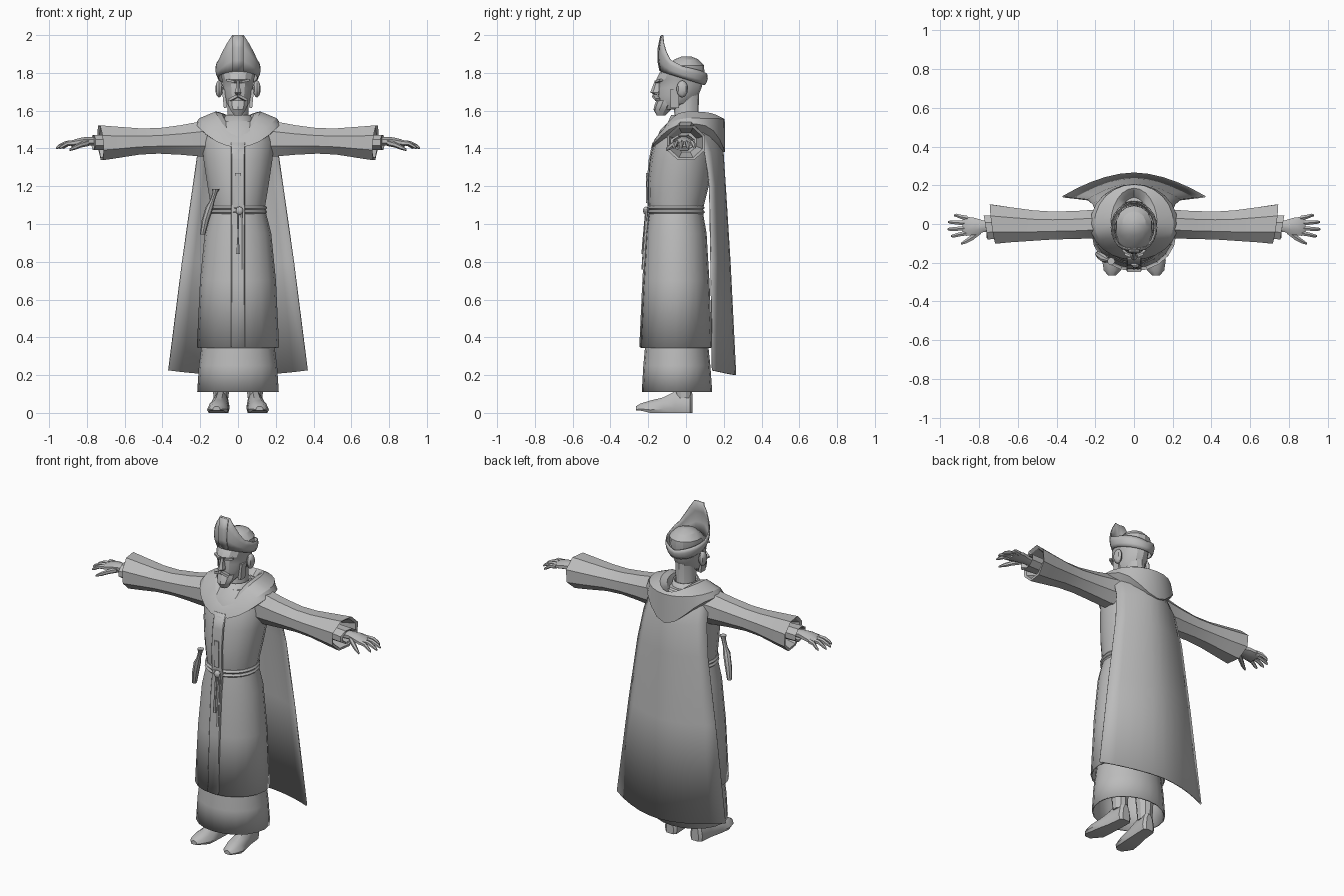
import bpy, bmesh, math
from mathutils import Vector

grey = bpy.data.materials.new("stone grey")
grey.diffuse_color = (0.5, 0.5, 0.5, 1)


def finish(name, bm, angle=28, thick=0):
    bmesh.ops.remove_doubles(bm, verts=bm.verts, dist=1e-5)
    bmesh.ops.recalc_face_normals(bm, faces=bm.faces)
    me = bpy.data.meshes.new(name)
    bm.to_mesh(me)
    bm.free()
    me.materials.append(grey)
    ob = bpy.data.objects.new(name, me)
    bpy.context.collection.objects.link(ob)
    if thick:
        m = ob.modifiers.new("thickness", 'SOLIDIFY')
        m.thickness = thick
        m.offset = 0
    bpy.ops.object.select_all(action='DESELECT')
    ob.select_set(True)
    bpy.context.view_layer.objects.active = ob
    bpy.ops.object.shade_smooth_by_angle(angle=math.radians(angle))
    return ob


def loft(name, rings, closed=True, caps=(True, True), **kw):
    """Skin a list of equally long point rows."""
    bm = bmesh.new()
    rows = [[bm.verts.new(p) for p in r] for r in rings]
    n = len(rows[0])
    for a, b in zip(rows, rows[1:]):
        for i in range(n if closed else n - 1):
            j = (i + 1) % n
            bm.faces.new((a[i], a[j], b[j], b[i]))
    if closed and caps[0]:
        bm.faces.new(rows[0])
    if closed and caps[1]:
        bm.faces.new(rows[-1])
    return finish(name, bm, **kw)


def ring_z(z, rx, yf, yb, n=20, cx=0, turn=0):
    cy, ry = (yf + yb) / 2, (yb - yf) / 2
    return [(cx + rx * math.sin(turn + i * math.tau / n),
             cy - ry * math.cos(turn + i * math.tau / n), z) for i in range(n)]


def ring_x(s, x, y, z, ry, rz, n=8, lean_y=0, lean_z=0):
    pts = []
    for i in range(n):
        a = (i + 0.5) * math.tau / n
        c, d = math.cos(a), math.sin(a)
        pts.append((s * (x + lean_y * c + lean_z * d), y + ry * c, z + rz * d))
    return pts


def stack(name, rows, n=20, cx=0, caps=(True, True), **kw):
    return loft(name, [ring_z(*r, n=n, cx=cx) for r in rows], caps=caps, **kw)


def box(name, c, size, rot=(0, 0, 0)):
    bm = bmesh.new()
    bmesh.ops.create_cube(bm, size=1)
    bmesh.ops.scale(bm, vec=size, verts=bm.verts)
    ob = finish(name, bm)
    ob.location, ob.rotation_euler = c, rot
    return ob


def ball(name, c, size, seg=10):
    bm = bmesh.new()
    bmesh.ops.create_uvsphere(bm, u_segments=seg, v_segments=7, radius=1)
    bmesh.ops.scale(bm, vec=size, verts=bm.verts)
    bmesh.ops.translate(bm, vec=c, verts=bm.verts)
    return finish(name, bm, angle=40)


def interp(keys, v):
    for (a, p), (b, q) in zip(keys, keys[1:]):
        if v <= b:
            return p + (q - p) * (v - a) / (b - a)
    return keys[-1][1]


# Robes: open-bottomed underskirt, long overskirt, torso
stack("underskirt", [(0.11, 0.212, -0.23, 0.135), (0.25, 0.203, -0.222, 0.125),
                     (0.5, 0.17, -0.20, 0.10)], caps=(False, True), thick=0.008)
stack("overskirt", [(0.345, 0.214, -0.24, 0.135), (0.7, 0.197, -0.223, 0.12),
                    (0.95, 0.172, -0.208, 0.105), (1.07, 0.142, -0.192, 0.085)],
      caps=(False, True), thick=0.008)
stack("torso", [(1.06, 0.14, -0.188, 0.085), (1.12, 0.15, -0.198, 0.10), (1.22, 0.167, -0.2, 0.125),
                (1.34, 0.185, -0.188, 0.145), (1.43, 0.192, -0.168, 0.155),
                (1.50, 0.18, -0.135, 0.14), (1.545, 0.11, -0.09, 0.10)], n=18)

# Front placket running down the robe, plus a short upper panel
front = [(0.35, -0.243), (0.7, -0.227), (0.95, -0.212), (1.07, -0.197), (1.12, -0.202),
         (1.22, -0.204), (1.34, -0.193), (1.43, -0.174)]
loft("placket", [[(-0.036, y + 0.003, z), (-0.032, y - 0.002, z), (0.032, y - 0.002, z),
                  (0.036, y + 0.003, z)] for z, y in front], closed=False, thick=0.005)
box("chest_panel", (0, -0.209, 1.19), (0.03, 0.008, 0.16), (0, 0, 0))

# Rope belt, knot and hanging ends
for k, z in enumerate((1.063, 1.085)):
    stack("belt_%d" % k, [(z - 0.011, 0.146, -0.196, 0.09), (z, 0.155, -0.207, 0.10),
                          (z + 0.011, 0.148, -0.198, 0.092)])
ball("belt_knot", (0.008, -0.212, 1.07), (0.02, 0.015, 0.022))
for x, zl in ((0.0, 0.84), (0.02, 0.76)):
    stack("belt_end", [(zl, 0.011, -0.236, -0.218), (zl + 0.06, 0.007, -0.232, -0.218),
                       (1.07, 0.007, -0.216, -0.202)], n=6, cx=x)

# Sheathed knife at the hip
loft("sheath", [ring_z(z, r, y - r, y + r, 8, x) for x, y, z, r in
                ((-0.187, -0.155, 0.945, 0.014), (-0.172, -0.165, 1.02, 0.02),
                 (-0.150, -0.18, 1.09, 0.021), (-0.138, -0.185, 1.12, 0.013),
                 (-0.122, -0.19, 1.165, 0.013), (-0.118, -0.192, 1.185, 0.02))])

# Arms: wide sleeves, inner cuffs, hands
sleeve = [(0.12, 0.01, 1.455, 0.085, 0.105), (0.20, 0.0, 1.45, 0.08, 0.10),
          (0.30, -0.005, 1.445, 0.078, 0.085), (0.42, -0.008, 1.44, 0.078, 0.073),
          (0.52, -0.008, 1.437, 0.085, 0.075), (0.64, -0.004, 1.432, 0.098, 0.09),
          (0.728, 0.0, 1.43, 0.11, 0.10)]
for s, side in ((1, "left"), (-1, "right")):
    rings = [ring_x(s, *r) for r in sleeve[:-1]]
    rings.append(ring_x(s, *sleeve[-1], lean_y=0.015, lean_z=0.008))
    rings.append(ring_x(s, 0.722, 0, 1.43, 0.095, 0.085, lean_y=0.015))
    rings.append(ring_x(s, 0.62, 0, 1.432, 0.06, 0.055))
    loft(side + "_sleeve", rings, angle=20)
    loft(side + "_cuff", [ring_x(s, 0.62, -0.01, 1.432, 0.055, 0.045),
                          ring_x(s, 0.765, -0.018, 1.432, 0.068, 0.043, lean_y=0.012),
                          ring_x(s, 0.762, -0.018, 1.432, 0.055, 0.034),
                          ring_x(s, 0.72, -0.015, 1.432, 0.03, 0.025)])
    loft(side + "_palm", [ring_x(s, *r) for r in
                          ((0.70, -0.01, 1.434, 0.03, 0.024), (0.78, -0.012, 1.438, 0.033, 0.024),
                           (0.82, -0.012, 1.437, 0.047, 0.024), (0.865, -0.012, 1.430, 0.053, 0.02),
                           (0.885, -0.01, 1.424, 0.048, 0.014))], angle=40)
    for k, (y0, y1, tip) in enumerate(((0.03, 0.045, 0.93), (0.004, 0.01, 0.96),
                                       (-0.022, -0.027, 0.963), (-0.046, -0.062, 0.945))):
        loft("%s_finger_%d" % (side, k),
             [ring_x(s, 0.86, y0, 1.43, 0.014, 0.015, 6),
              ring_x(s, (0.86 + tip) / 2, (y0 + y1) / 2, 1.427, 0.012, 0.013, 6),
              ring_x(s, tip - 0.012, y1, 1.41, 0.010, 0.010, 6),
              ring_x(s, tip, y1, 1.402, 0.005, 0.006, 6)], angle=40)
    loft(side + "_thumb", [ring_x(s, *r, n=6) for r in
                           ((0.79, -0.035, 1.43, 0.018, 0.017), (0.83, -0.066, 1.42, 0.018, 0.015),
                            (0.865, -0.088, 1.405, 0.014, 0.013), (0.893, -0.102, 1.392, 0.006, 0.006))],
         angle=40)

    # Legs and pointed shoes
    stack(side + "_leg", [(0.08, 0.042, -0.055, 0.03), (0.4, 0.06, -0.09, 0.05)], n=10, cx=s * 0.09)
    shoe = []
    for y, x, w, h in ((0.035, 0.085, 0.025, 0.10), (0.022, 0.086, 0.042, 0.115),
                       (-0.06, 0.092, 0.045, 0.112), (-0.12, 0.10, 0.052, 0.082),
                       (-0.19, 0.108, 0.056, 0.065), (-0.24, 0.112, 0.044, 0.05),
                       (-0.265, 0.114, 0.02, 0.035)):
        lift = 0.012 if y < -0.2 else 0
        shoe.append([(s * (x + w * a), y, lift + (h - lift) * b) for a, b in
                     ((-0.85, 0), (0.85, 0), (1, 0.25), (0.75, 0.75), (0.3, 1), (-0.3, 1), (-0.75, 0.75), (-1, 0.25))])
    loft(side + "_shoe", shoe, angle=35)

# Cape: curved sheet flaring to the hem
cape = []
for z, w, ye, ym in ((1.545, 0.17, 0.03, 0.12), (1.47, 0.195, 0.06, 0.17), (1.38, 0.212, 0.10, 0.195),
                     (1.2, 0.238, 0.125, 0.207), (0.8, 0.295, 0.132, 0.232), (0.2, 0.368, 0.14, 0.262)):
    row = []
    for i in range(11):
        t = i / 5 - 1
        row.append((w * t, ym - (ym - ye) * abs(t) ** 1.8, z + (0.025 * t * t if z < 0.3 else 0)))
    cape.append(row)
loft("cape", cape, closed=False, thick=0.008, angle=20)

# Hood lying round the shoulders: (front z, side z, back z, x radius, front y, back y)
hood = []
for zf, zs, zb, rx, yf, yb in ((1.46, 1.53, 1.45, 0.065, -0.085, 0.09), (1.485, 1.585, 1.53, 0.085, -0.115, 0.14),
                               (1.475, 1.595, 1.565, 0.12, -0.14, 0.185), (1.45, 1.56, 1.555, 0.205, -0.165, 0.205),
                               (1.405, 1.53, 1.38, 0.226, -0.185, 0.207), (1.41, 1.49, 1.38, 0.19, -0.165, 0.18)):
    row = []
    for i in range(24):
        a = i * math.tau / 24
        c = math.cos(a)
        w = c * c if c > 0 else c ** 4
        row.append((rx * math.sin(a), (yf if c > 0 else -yb) * abs(c) * (1 if c > 0 else -1),
                    zs + ((zf if c > 0 else zb) - zs) * w))
    hood.append(row)
loft("hood", hood, caps=(False, False), angle=25)

# Neck, collar and head
stack("neck", [(1.48, 0.075, -0.09, 0.08), (1.56, 0.056, -0.06, 0.065), (1.70, 0.056, -0.07, 0.07)], n=12)
stack("collar", [(1.50, 0.085, -0.11, 0.09), (1.575, 0.066, -0.075, 0.075)], n=14, caps=(True, False), thick=0.008)
stack("head", [(1.605, 0.035, -0.135, -0.06), (1.64, 0.064, -0.145, 0.03), (1.68, 0.075, -0.148, 0.065),
               (1.72, 0.082, -0.148, 0.082), (1.745, 0.084, -0.146, 0.088), (1.765, 0.087, -0.158, 0.09),
               (1.80, 0.097, -0.14, 0.098), (1.84, 0.092, -0.095, 0.095), (1.872, 0.062, -0.06, 0.065),
               (1.888, 0.02, -0.02, 0.025)], n=14, angle=25)
stack("nose", [(1.76, 0.009, -0.165, -0.13), (1.715, 0.014, -0.182, -0.13), (1.697, 0.021, -0.19, -0.13),
               (1.685, 0.014, -0.168, -0.13)], n=6)
stack("beard", [(1.655, 0.056, -0.156, -0.05), (1.63, 0.054, -0.166, -0.06), (1.605, 0.043, -0.172, -0.08),
                (1.575, 0.022, -0.155, -0.11)], n=10)
for s, side in ((1, "left"), (-1, "right")):
    ball(side + "_ear", (s * 0.1, -0.02, 1.715), (0.02, 0.03, 0.045), 8)
    box(side + "_brow", (s * 0.037, -0.143, 1.758), (0.05, 0.02, 0.012), (0, -s * 0.2, s * 0.5))
    box(side + "_moustache", (s * 0.022, -0.158, 1.668), (0.05, 0.025, 0.014), (0, s * 0.45, s * 0.4))
    box(side + "_whisker", (s * 0.071, -0.06, 1.665), (0.018, 0.045, 0.10), (0, s * 0.1, 0))

# Tall hat: open crown with a high front peak
peak = [(0, 2.0), (15, 2.0), (30, 1.955), (45, 1.91), (60, 1.87), (90, 1.835), (180, 1.79)]
rows = [[], [], [], []]
for i in range(24):
    a = i * math.tau / 24
    deg = min(i, 24 - i) * 15
    top = interp(peak, deg)
    low = 1.772 + 0.036 * math.cos(a)
    for row, f, k in zip(rows, (0, 0.3, 0.65, 1), (0.9, 0.98, 1.02, 1.0)):
        z = low + (top - low) * f
        row.append((0.115 * k * math.sin(a), -0.018 - 0.128 * k * math.cos(a) + max(0, z - 1.88) * 0.15, z))
loft("hat", rows, caps=(False, False), thick=0.006)
loft("hat_band", [[(-0.028, y, z), (0.028, y, z)] for z, y in
                  ((1.81, -0.138), (1.866, -0.149), (1.932, -0.147), (1.995, -0.134))],
     closed=False, thick=0.006)
